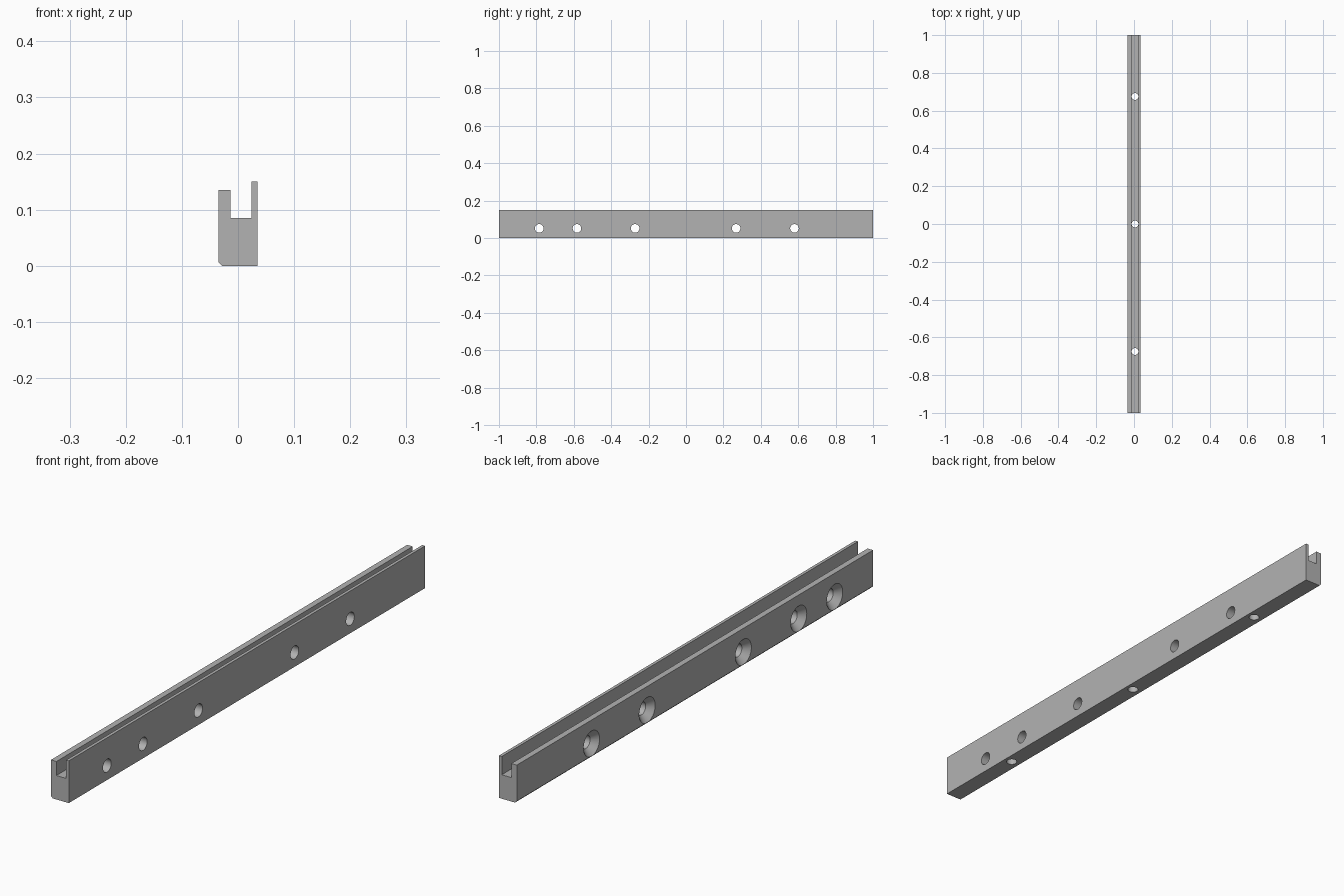
import bpy, bmesh, math
from mathutils import Matrix

if "Cube" in bpy.data.objects:
    bpy.data.objects.remove(bpy.data.objects["Cube"])

grey = bpy.data.materials.new("grey metal")
grey.diffuse_color = (0.45, 0.45, 0.45, 1)
grey.use_nodes = True
grey.node_tree.nodes["Principled BSDF"].inputs["Base Color"].default_value = grey.diffuse_color


def finish(name, bm):
    bmesh.ops.recalc_face_normals(bm, faces=bm.faces[:])
    me = bpy.data.meshes.new(name)
    bm.to_mesh(me)
    bm.free()
    me.materials.append(grey)
    ob = bpy.data.objects.new(name, me)
    bpy.context.collection.objects.link(ob)
    return ob


def lathe(bm, profile, matrix, n=40):
    """Closed spun solid from (radius, height) pairs along local z."""
    rings = [[bm.verts.new(matrix @ Matrix.Rotation(2 * math.pi * i / n, 4, 'Z')
                           @ Matrix.Translation((r, 0, h)).to_translation())
              for i in range(n)] for r, h in profile]
    for a, b in zip(rings, rings[1:]):
        for i in range(n):
            j = (i + 1) % n
            bm.faces.new((a[i], a[j], b[j], b[i]))
    bm.faces.new(rings[0])
    bm.faces.new(rings[-1])


# Rail: slotted section with one chamfered lower edge, extruded along y
section = [(-0.028, 0), (0.035, 0), (0.035, 0.15), (0.024, 0.15), (0.024, 0.085),
           (-0.0135, 0.085), (-0.0135, 0.135), (-0.035, 0.135), (-0.035, 0.007)]
bm = bmesh.new()
face = bm.faces.new([bm.verts.new((x, -1, z)) for x, z in section])
ext = bmesh.ops.extrude_face_region(bm, geom=[face])
bmesh.ops.translate(bm, vec=(0, 2, 0),
                    verts=[v for v in ext["geom"] if isinstance(v, bmesh.types.BMVert)])
rail = finish("slotted_rail", bm)

# Countersunk cross holes, wide on the -x side
bm = bmesh.new()
sideways = Matrix.Rotation(math.pi / 2, 4, 'Y')
for y in (-0.785, -0.583, -0.272, 0.268, 0.58):
    lathe(bm, [(0.055, -0.045), (0.023, -0.013), (0.023, 0.06)],
          Matrix.Translation((0, y, 0.051)) @ sideways)
cross = finish("cross_hole_cutter", bm)

# Plain holes from the slot floor down through the base
bm = bmesh.new()
for y in (-0.675, 0, 0.675):
    lathe(bm, [(0.0183, -0.05), (0.0183, 0.12)], Matrix.Translation((0.0053, y, 0)))
base = finish("base_hole_cutter", bm)

for cutter in (cross, base):
    cutter.hide_render = True
    cutter.hide_set(True)
    mod = rail.modifiers.new(cutter.name, 'BOOLEAN')
    mod.operation = 'DIFFERENCE'
    mod.solver = 'EXACT'
    mod.object = cutter

# Apply the cuts, then smooth the hole walls only
bpy.context.view_layer.objects.active = rail
rail.select_set(True)
for mod in list(rail.modifiers):
    bpy.ops.object.modifier_apply(modifier=mod.name)
bpy.ops.object.shade_smooth_by_angle(angle=math.radians(30))
for cutter in (cross, base):
    bpy.data.objects.remove(cutter)
